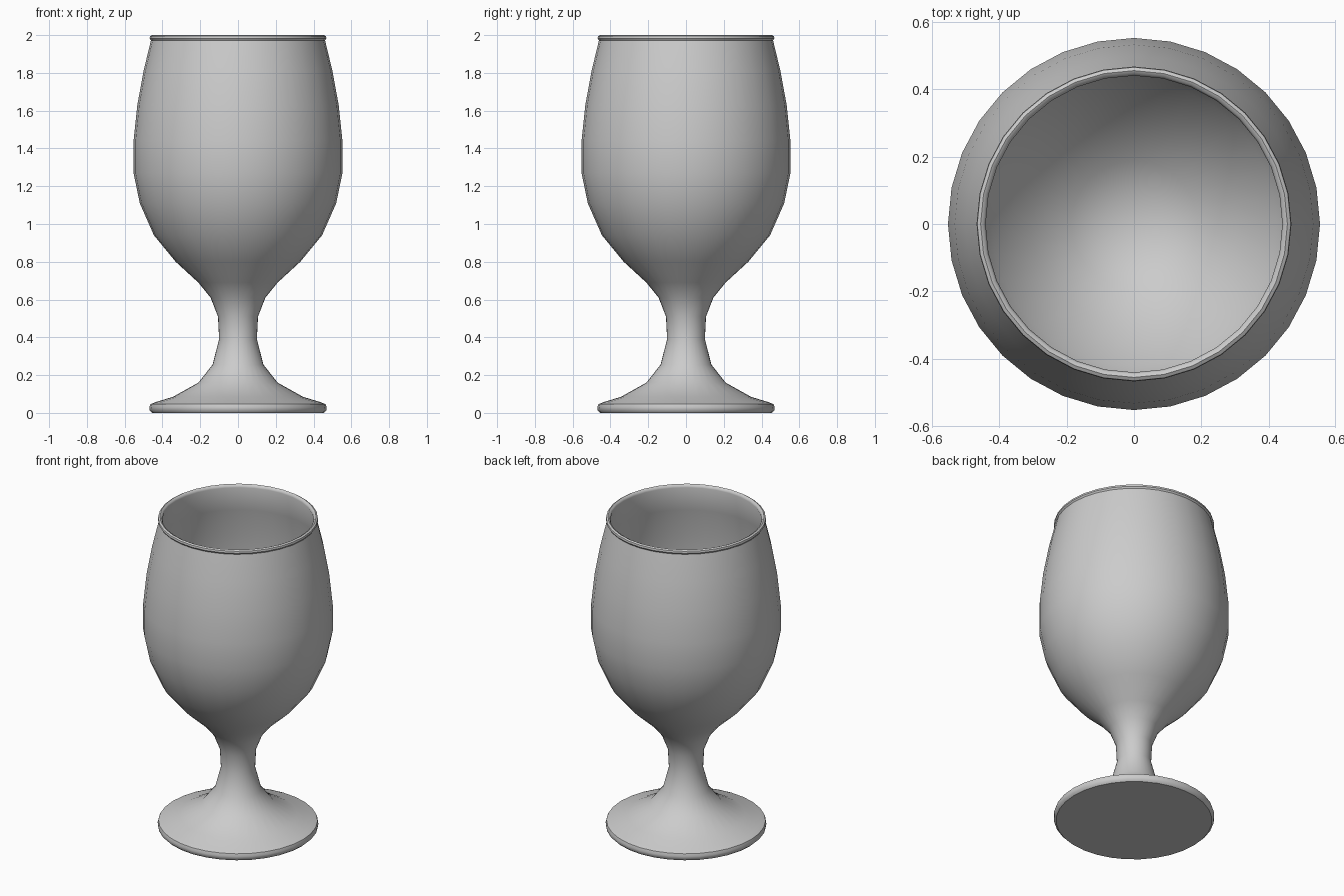
import bpy, bmesh, math

cube = bpy.data.objects.get("Cube")
if cube:
    bpy.data.objects.remove(cube, do_unlink=True)

SIDES = 32

grey = bpy.data.materials.new("light_grey")
grey.use_nodes = True
colour = (0.6, 0.6, 0.6, 1)
grey.diffuse_color = colour
grey.node_tree.nodes["Principled BSDF"].inputs["Base Color"].default_value = colour

# Profile pieces as (radius, height), from the foot's underside to the inner bowl
foot = [(0, 0), (0.455, 0), (0.467, 0.012), (0.469, 0.03), (0.464, 0.046), (0.44, 0.056)]
stem = [(0.345, 0.085), (0.21, 0.16), (0.135, 0.255), (0.1, 0.39), (0.106, 0.51), (0.145, 0.61)]
bowl = [(0.21, 0.69), (0.33, 0.8), (0.445, 0.94), (0.52, 1.11),
        (0.553, 1.27), (0.553, 1.44), (0.533, 1.63), (0.5, 1.81), (0.461, 1.972)]
rim = [(0.468, 1.982), (0.466, 1.994), (0.456, 2), (0.446, 1.995), (0.441, 1.982)]
inside = [(r - 0.022, z + 0.012) for r, z in reversed(bowl[:-1])] + [(0.09, 0.66), (0, 0.65)]


def lathe(name, profile):
    """Turn a profile around the z axis."""
    bm = bmesh.new()
    rings = []
    for r, z in profile:
        if r == 0:
            rings.append([bm.verts.new((0, 0, z))] * SIDES)
        else:
            rings.append([bm.verts.new((r * math.cos(a), r * math.sin(a), z))
                          for a in (math.tau * i / SIDES for i in range(SIDES))])
    for low, high in zip(rings, rings[1:]):
        for i in range(SIDES):
            j = (i + 1) % SIDES
            corners = dict.fromkeys((low[i], low[j], high[j], high[i]))
            bm.faces.new(list(corners))
    bmesh.ops.recalc_face_normals(bm, faces=bm.faces)
    mesh = bpy.data.meshes.new(name)
    bm.to_mesh(mesh)
    bm.free()
    mesh.materials.append(grey)
    obj = bpy.data.objects.new(name, mesh)
    bpy.context.collection.objects.link(obj)
    return obj


# One continuous turned goblet, smooth except at the foot's bottom edge
goblet = lathe("goblet", foot + stem + bowl + rim + inside)
bpy.ops.object.select_all(action="DESELECT")
goblet.select_set(True)
bpy.context.view_layer.objects.active = goblet
bpy.ops.object.shade_smooth_by_angle(angle=math.radians(44))
